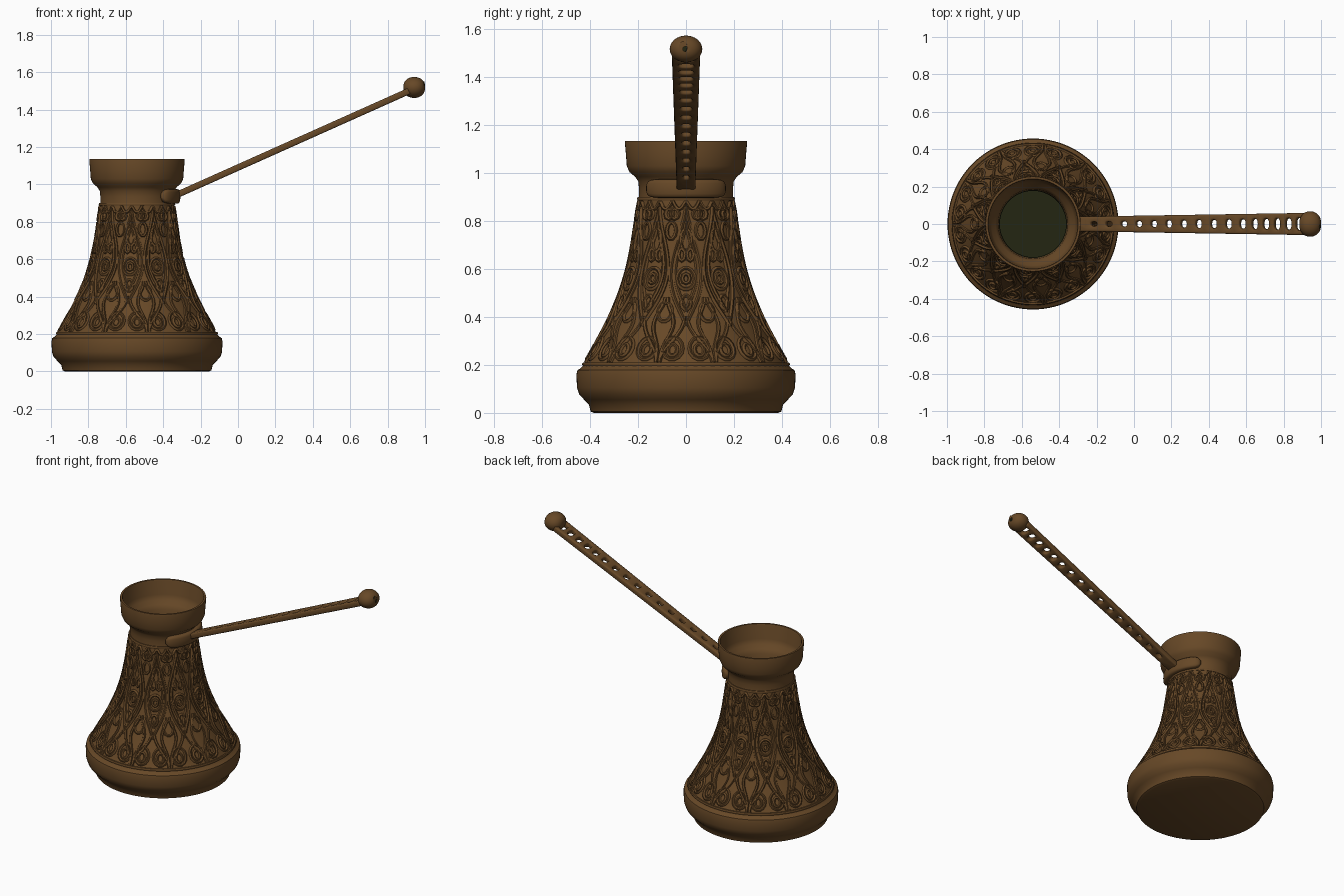
import bpy, bmesh, math
from mathutils import Vector

if "Cube" in bpy.data.objects:
    bpy.data.objects.remove(bpy.data.objects["Cube"])

CX = -0.54            # axis of the pot
TAU = 2 * math.pi


def material(name, rgb):
    m = bpy.data.materials.new(name)
    m.diffuse_color = (*rgb, 1)
    m.use_nodes = True
    m.node_tree.nodes["Principled BSDF"].inputs["Base Color"].default_value = m.diffuse_color
    return m


bronze = material("aged bronze", (0.135, 0.065, 0.020))
dark = material("dark interior", (0.017, 0.019, 0.006))


def finish(bm, name, angle=40):
    bmesh.ops.recalc_face_normals(bm, faces=bm.faces)
    me = bpy.data.meshes.new(name)
    bm.to_mesh(me)
    bm.free()
    ob = bpy.data.objects.new(name, me)
    bpy.context.collection.objects.link(ob)
    me.materials.append(bronze)
    me.materials.append(dark)
    bpy.ops.object.select_all(action='DESELECT')
    ob.select_set(True)
    bpy.context.view_layer.objects.active = ob
    bpy.ops.object.shade_smooth_by_angle(angle=math.radians(angle))
    return ob


def loft(bm, rings, mat_rule=lambda i: 0):
    """Skin closed rings of points and cap both ends."""
    vr = [[bm.verts.new(p) for p in ring] for ring in rings]
    n = len(vr[0])
    for i in range(len(vr) - 1):
        for k in range(n):
            f = bm.faces.new((vr[i][k], vr[i][(k + 1) % n],
                              vr[i + 1][(k + 1) % n], vr[i + 1][k]))
            f.material_index = mat_rule(i)
    bm.faces.new(vr[0]).material_index = mat_rule(0)
    bm.faces.new(vr[-1]).material_index = mat_rule(len(vr) - 2)


# Flared wall of the pot: (z, radius), smoothly interpolated
WALL = [(0.19, 0.436), (0.30, 0.374), (0.40, 0.322), (0.50, 0.280),
        (0.60, 0.249), (0.70, 0.228), (0.80, 0.213), (0.90, 0.199)]


def wall_radius(z):
    z = min(max(z, WALL[0][0]), WALL[-1][0])
    i = max(k for k in range(len(WALL) - 1) if WALL[k][0] <= z)

    def slope(k):
        a, b = WALL[max(k - 1, 0)], WALL[min(k + 1, len(WALL) - 1)]
        return (b[1] - a[1]) / (b[0] - a[0])
    (z0, r0), (z1, r1) = WALL[i], WALL[i + 1]
    h = z1 - z0
    t = (z - z0) / h
    return ((2*t**3 - 3*t*t + 1) * r0 + (t**3 - 2*t*t + t) * h * slope(i)
            + (3*t*t - 2*t**3) * r1 + (t**3 - t*t) * h * slope(i + 1))


# Pot: foot, wall, neck and rim outside, then down the inside to the floor
zs = [0.2 + 0.7 * k / 20 for k in range(21)]
outer = [(0.385, 0), (0.398, 0.006), (0.405, 0.035), (0.425, 0.055), (0.446, 0.078),
         (0.455, 0.105), (0.457, 0.16), (0.453, 0.178), (0.440, 0.186)]
outer += [(wall_radius(z) - 0.003, z) for z in zs]
outer += [(0.196, 0.935), (0.199, 0.965), (0.212, 0.985), (0.236, 1.005), (0.247, 1.03),
          (0.250, 1.07), (0.255, 1.128), (0.253, 1.135)]
inner = [(0.241, 1.135), (0.238, 1.128), (0.234, 1.04), (0.222, 1.01), (0.200, 0.99),
         (0.186, 0.965), (0.182, 0.92)]
inner += [(wall_radius(z) - 0.022, z) for z in reversed(zs)]
inner += [(0.41, 0.12), (0.38, 0.04)]
dark_from = len(outer) + 6
SEG = 96
bm = bmesh.new()
loft(bm, [[(CX + r * math.cos(TAU * k / SEG), r * math.sin(TAU * k / SEG), z)
           for k in range(SEG)] for r, z in outer + inner],
     lambda i: 1 if i >= dark_from else 0)
finish(bm, "pot_body")

# Embossed ornament: thin tubes laid on the wall, one motif repeated around
N = 11
cu = bpy.data.curves.new("embossed_ornament", 'CURVE')
cu.dimensions = '3D'
cu.bevel_depth = 0.0085
cu.bevel_resolution = 1


def strand(fn, steps=20, closed=False):
    """fn(t) gives (angle, z) on the wall for t from 0 to 1."""
    sp = cu.splines.new('POLY')
    sp.points.add(steps - 1)
    for k in range(steps):
        a, z = fn(k / (steps if closed else steps - 1))
        r = wall_radius(z) - 0.003
        sp.points[k].co = (CX + r * math.cos(a), r * math.sin(a), z, 1)
    sp.use_cyclic_u = closed


def oval(a0, z0, w, h, steps=14):
    strand(lambda t: (a0 + w * math.cos(TAU * t) / wall_radius(z0),
                      z0 + h * math.sin(TAU * t)), steps, True)


for s in range(N):
    c, w = TAU * s / N, TAU / N
    for side in (-1, 1):
        # large ogee, its inner echo, and the curls that hug the lower rings
        for k, z0, z1 in ((0.46, 0.36, 0.86), (0.32, 0.42, 0.80)):
            strand(lambda t: (c + side * w * k * abs(math.sin(math.pi * t ** 0.9)) ** 1.5,
                              z0 + (z1 - z0) * t), 24)
        strand(lambda t: (c + side * w * (0.03 + 0.44 * math.sin(math.pi * t / 2) ** 2),
                          0.40 - 0.19 * t), 12)
        strand(lambda t: (c + side * w * (0.47 - 0.36 * math.sin(math.pi * t) ** 2 * t),
                          0.22 + 0.26 * t), 14)
        oval(c + side * w * 0.25, 0.268, 0.042, 0.046)
        oval(c + side * w * 0.25, 0.262, 0.020, 0.024, 10)
        oval(c + side * w * 0.13, 0.66, 0.014, 0.026, 8)
        oval(c + side * w * 0.40, 0.83, 0.018, 0.022, 8)
    # medallions and leaves in the middle and between the ogees
    oval(c, 0.56, 0.038, 0.045)
    oval(c, 0.56, 0.016, 0.020, 8)
    oval(c, 0.72, 0.022, 0.048)
    oval(c, 0.46, 0.020, 0.030, 10)
    oval(c + w / 2, 0.42, 0.030, 0.040)
    oval(c + w / 2, 0.76, 0.020, 0.035, 10)
    # scalloped border under the neck
    strand(lambda t: (c + w * (t - 0.5), 0.885 - 0.035 * abs(math.sin(TAU * t))), 16)
for z in (0.203, 0.893):
    strand(lambda t: (TAU * t, z), 72, True)
orn = bpy.data.objects.new("embossed_ornament", cu)
bpy.context.collection.objects.link(orn)
cu.materials.append(bronze)
bpy.ops.object.select_all(action='DESELECT')
orn.select_set(True)
bpy.context.view_layer.objects.active = orn
bpy.ops.object.convert(target='MESH')
bpy.ops.object.shade_smooth_by_angle(angle=math.radians(60))

# Bracket: rounded bar bent round the neck
bm = bmesh.new()
rings = []
for k in range(25):
    u = k / 12 - 1
    a = math.radians(51) * u
    f = max(0.3, max(0, 1 - abs(u) ** 10) ** 0.5)
    ring = []
    for j in range(16):
        ca, sa = math.cos(TAU * j / 16), math.sin(TAU * j / 16)
        r = 0.208 + f * 0.024 * math.copysign(abs(ca) ** 0.6, ca)
        ring.append((CX + r * math.cos(a), r * math.sin(a),
                     0.936 + f * 0.039 * math.copysign(abs(sa) ** 0.6, sa)))
    rings.append(ring)
loft(bm, rings)
finish(bm, "handle_bracket", 60)

# Handle: tapering strap made of cells, each with an oval slot through it
P0, P1 = Vector((-0.335, 0, 0.94)), Vector((0.935, 0, 1.508))
ALONG = (P1 - P0).normalized()
holes = [-0.21 + 0.08 * k for k in range(10)] + [0.585, 0.65, 0.71, 0.77, 0.83, 0.885]
edges = [-0.25] + [(a + b) / 2 for a, b in zip(holes, holes[1:])] + [0.915]
bm = bmesh.new()


def half_width(x):
    return 0.040 + 0.019 * (x + 0.25) / 1.165


def strap_point(x, v):
    return P0 + ALONG * ((x - P0.x) / ALONG.x) + Vector((0, v, 0))


for i, hx in enumerate(holes):
    x0, x1 = edges[i], edges[i + 1]
    hy = 0.012 + 0.021 * i / 15
    hl = 0.0165
    out, hole = [], []
    for k in range(16):
        ca, sa = math.cos(TAU * k / 16), math.sin(TAU * k / 16)
        # square outline at matching steps, so neighbouring cells share vertices
        side, step = divmod((k + 2) % 16, 4)
        q = step / 2 - 1
        px, py = ((1, q), (-q, 1), (-1, -q), (q, -1))[side]
        x = (x0 + x1) / 2 + px * (x1 - x0) / 2
        out.append(bm.verts.new(strap_point(x, py * half_width(x))))
        hole.append(bm.verts.new(strap_point(
            hx + hl * math.copysign(abs(ca) ** 0.8, ca),
            hy * math.copysign(abs(sa) ** 0.8, sa))))
    for k in range(16):
        m = (k + 1) % 16
        bm.faces.new((out[k], out[m], hole[m], hole[k]))
# plain root running into the bracket
root = [(-0.34, -0.04), (-0.25, -0.04), (-0.25, -0.02), (-0.25, 0), (-0.25, 0.02),
        (-0.25, 0.04), (-0.34, 0.04)]
bm.faces.new([bm.verts.new(strap_point(x, v)) for x, v in root])
bmesh.ops.remove_doubles(bm, verts=bm.verts, dist=0.0005)
handle = finish(bm, "handle_strap", 35)
mod = handle.modifiers.new("thickness", 'SOLIDIFY')
mod.thickness, mod.offset = 0.034, 0
mod = handle.modifiers.new("soft edges", 'BEVEL')
mod.width, mod.segments, mod.limit_method = 0.008, 2, 'ANGLE'
mod.angle_limit = math.radians(50)

# Knob at the end of the handle, with a small dark hole facing outwards
bm = bmesh.new()
rings = []
for k in range(1, 24):
    p = math.pi * k / 24
    rr = math.sin(p) ** 0.8
    rings.append([(0.942 - 0.058 * math.cos(p), 0.068 * rr * math.cos(TAU * j / 32),
                   1.518 + 0.056 * rr * math.sin(TAU * j / 32)) for j in range(32)])
# sunken hole, slightly off centre
for x, r in ((0.997, 0.7), (0.975, 0.65)):
    rings.append([(x, -0.012 + 0.024 * r * math.cos(TAU * j / 32),
                   1.526 + 0.036 * r * math.sin(TAU * j / 32)) for j in range(32)])
loft(bm, rings, lambda i: 1 if i >= 23 else 0)
finish(bm, "handle_knob", 50)
